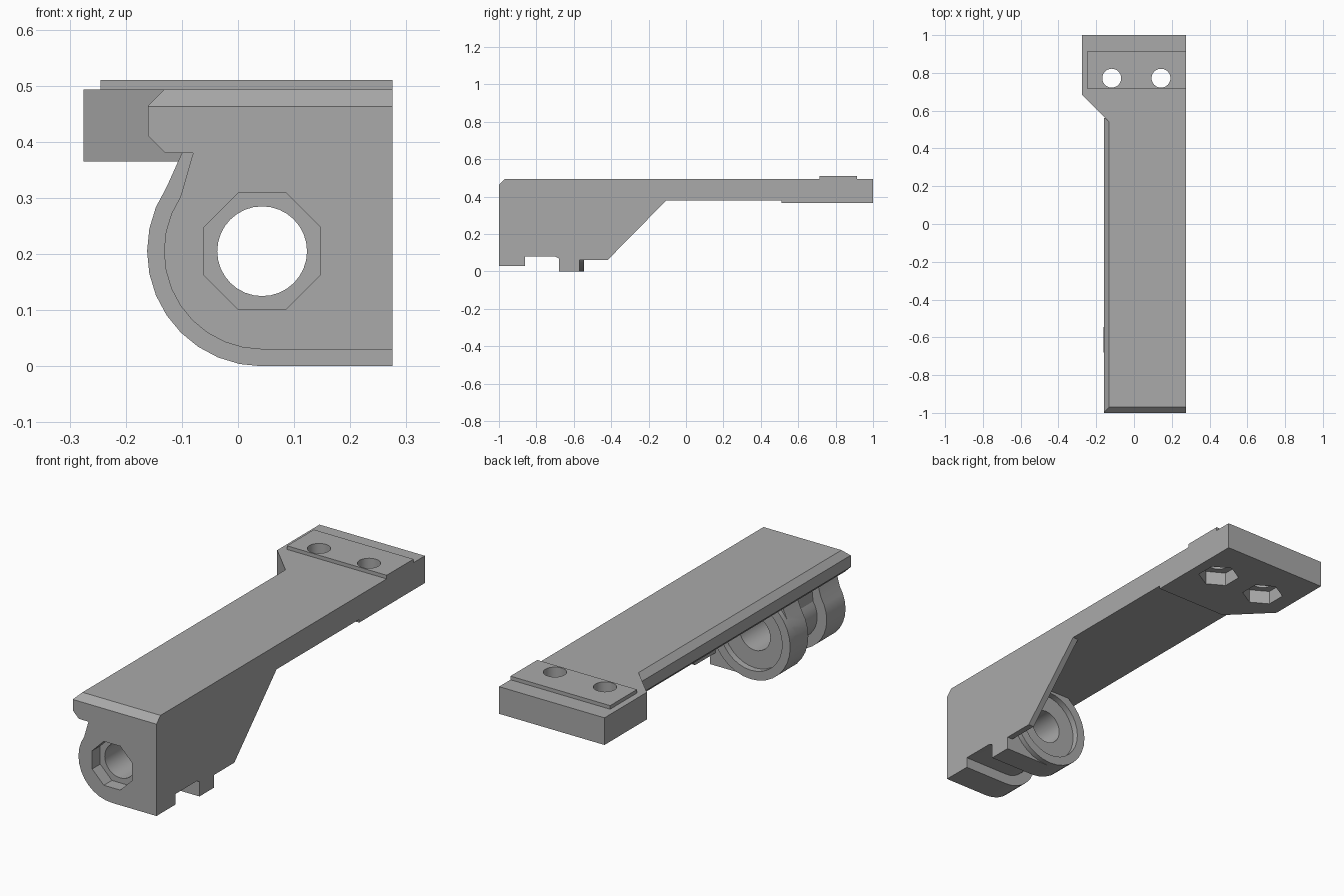
import bpy, bmesh, math

if "Cube" in bpy.data.objects:
    bpy.data.objects.remove(bpy.data.objects["Cube"], do_unlink=True)

grey = bpy.data.materials.new("plain grey")
grey.use_nodes = True
grey.diffuse_color = (0.4, 0.4, 0.4, 1)
grey.node_tree.nodes["Principled BSDF"].inputs["Base Color"].default_value = (0.4, 0.4, 0.4, 1)

CX, CZ = 0.043, 0.205      # bore axis
RIGHT = 0.275              # flat side of the bracket
SEGS = 32


def prism(name, points, axis, lo, hi):
    """Extrude a 2D outline along one axis; the outline uses the other two axes in order."""
    def place(p, t):
        return {"x": (t, p[0], p[1]), "y": (p[0], t, p[1]), "z": (p[0], p[1], t)}[axis]
    bm = bmesh.new()
    face = bm.faces.new([bm.verts.new(place(p, lo)) for p in points])
    top = bmesh.ops.extrude_face_region(bm, geom=[face])
    step = place((0, 0), hi - lo)
    bmesh.ops.translate(bm, vec=step, verts=[v for v in top["geom"] if isinstance(v, bmesh.types.BMVert)])
    bmesh.ops.recalc_face_normals(bm, faces=bm.faces)
    mesh = bpy.data.meshes.new(name)
    bm.to_mesh(mesh)
    bm.free()
    mesh.materials.append(grey)
    obj = bpy.data.objects.new(name, mesh)
    bpy.context.scene.collection.objects.link(obj)
    return obj


def ring(cx, cy, r, n, start=0.0):
    return [(cx + r * math.cos(start + math.tau * i / n),
             cy + r * math.sin(start + math.tau * i / n)) for i in range(n)]


def lug(r, top_x):
    """Rounded left side, flat right side, rising into the plate."""
    pts = [(CX + r * math.cos(a), CZ + r * math.sin(a))
           for a in (1.5 * math.pi - math.tau * i / SEGS for i in range(12))]
    return pts + [(top_x, 0.38), (top_x, 0.42), (RIGHT, 0.42), (RIGHT, CZ - r)]


def combine(base, other, operation):
    mod = base.modifiers.new(operation.lower(), "BOOLEAN")
    mod.operation = operation
    mod.solver = "EXACT"
    mod.object = other
    bpy.context.view_layer.objects.active = base
    bpy.ops.object.modifier_apply(modifier=mod.name)
    bpy.data.objects.remove(other, do_unlink=True)


# Long plate with a bevelled left edge
bracket = prism("bracket", [(RIGHT, 0.38), (-0.13, 0.38), (-0.16, 0.41), (-0.16, 0.465),
                            (-0.132, 0.493), (RIGHT, 0.493)], "y", -1, 0.56)

solids = [
    # Mounting pad and its raised strip
    prism("mounting_pad", [(RIGHT, 0.51), (-0.1, 0.51), (-0.275, 0.685), (-0.275, 1), (RIGHT, 1)],
          "z", 0.365, 0.493),
    prism("raised_strip", [(-0.245, 0.715), (RIGHT, 0.715), (RIGHT, 0.915), (-0.245, 0.915)],
          "z", 0.45, 0.51),
    # Barrel: front lug, thin neck, rear lug and its round collar
    prism("front_lug", lug(0.175, -0.08), "y", -1, -0.86),
    prism("neck", lug(0.125, -0.05), "y", -0.88, -0.66),
    prism("rear_lug", lug(0.205, -0.1), "y", -0.68, -0.57),
    prism("rear_collar", ring(CX, CZ, 0.205, SEGS), "y", -0.6, -0.545),
    # Thin side web with a sloping edge
    prism("side_web", [(-0.7, 0.08), (-0.66, 0.06), (-0.42, 0.06), (-0.105, 0.38),
                       (-0.105, 0.42), (-0.7, 0.42)], "x", 0.246, RIGHT),
]
for part in solids:
    combine(bracket, part, "UNION")

cutters = [
    # Front top bevel
    prism("front_bevel", [(-1.02, 0.443), (-0.95, 0.513), (-1.02, 0.513)], "x", -0.4, 0.4),
    # Bore, octagonal front socket, round rear recess
    prism("bore", ring(CX, CZ, 0.08, SEGS), "y", -1.1, -0.4),
    prism("socket", ring(CX, CZ, 0.112, 8, math.pi / 8), "y", -1.1, -0.94),
    prism("rear_recess", ring(CX, CZ, 0.163, SEGS), "y", -0.575, -0.5),
]
# Screw holes with hexagonal pockets underneath
for x in (-0.118, 0.143):
    cutters.append(prism("screw_hole", ring(x, 0.772, 0.05, SEGS), "z", 0.3, 0.6))
    cutters.append(prism("hex_pocket", ring(x, 0.772, 0.092, 6, math.pi / 6), "z", 0.3, 0.43))
for cutter in cutters:
    combine(bracket, cutter, "DIFFERENCE")

bpy.ops.object.select_all(action="DESELECT")
bracket.select_set(True)
bpy.context.view_layer.objects.active = bracket
bpy.ops.object.shade_smooth_by_angle(angle=math.radians(20))
